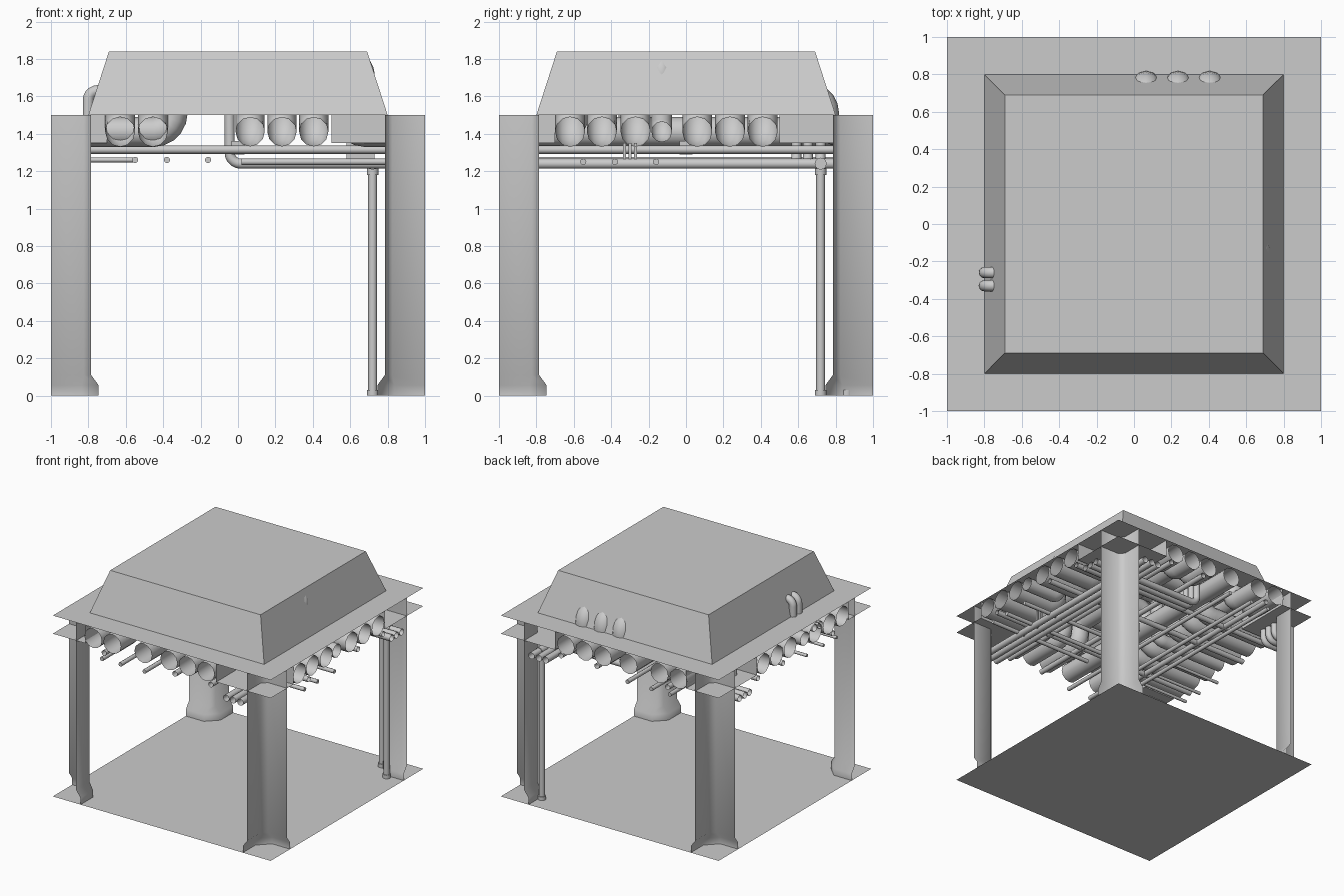
import bpy, bmesh, math
from mathutils import Vector

if "Cube" in bpy.data.objects:
    bpy.data.objects.remove(bpy.data.objects["Cube"])


def make_object(name, mesh, smooth=True):
    ob = bpy.data.objects.new(name, mesh)
    bpy.context.collection.objects.link(ob)
    if smooth:
        bpy.context.view_layer.objects.active = ob
        bpy.ops.object.select_all(action='DESELECT')
        ob.select_set(True)
        bpy.ops.object.shade_smooth_by_angle(angle=math.radians(50))
    return ob


def from_faces(name, faces, smooth=False):
    bm = bmesh.new()
    for f in faces:
        bm.faces.new([bm.verts.new(p) for p in f])
    bmesh.ops.remove_doubles(bm, verts=bm.verts, dist=1e-4)
    me = bpy.data.meshes.new(name)
    bm.to_mesh(me)
    bm.free()
    return make_object(name, me, smooth)


def rounded_path(pts, bend, steps=5):
    """Replace the inner corners of a path by right-angle arcs."""
    pts = [Vector(p) for p in pts]
    out = [pts[0]]
    for a, p, b in zip(pts, pts[1:], pts[2:]):
        u, v = (a - p).normalized(), (b - p).normalized()
        centre = p + (u + v) * bend
        for i in range(steps + 1):
            t = i / steps * math.pi / 2
            out.append(centre - v * bend * math.cos(t) - u * bend * math.sin(t))
    return out + [pts[-1]]


def pipe(name, pts, r, bend=0.1, res=4, caps=False):
    """Open tube swept along a path with rounded bends."""
    path = rounded_path(pts, bend)
    cu = bpy.data.curves.new(name, 'CURVE')
    cu.dimensions = '3D'
    cu.bevel_depth, cu.bevel_resolution, cu.use_fill_caps = r, res, caps
    sp = cu.splines.new('POLY')
    sp.points.add(len(path) - 1)
    for q, p in zip(sp.points, path):
        q.co = (*p, 1)
    tmp = bpy.data.objects.new(name + "_path", cu)
    bpy.context.collection.objects.link(tmp)
    me = bpy.data.meshes.new_from_object(tmp.evaluated_get(bpy.context.evaluated_depsgraph_get()))
    bpy.data.objects.remove(tmp)
    return make_object(name, me)


def square(h, z):
    return [(-h, -h, z), (h, -h, z), (h, h, z), (-h, h, z)]


def bands(lo, hi):
    return [[lo[i], lo[(i + 1) % 4], hi[(i + 1) % 4], hi[i]] for i in range(4)]


def box(name, x0, x1, y0, y1, z0, z1):
    lo = [(x0, y0, z0), (x1, y0, z0), (x1, y1, z0), (x0, y1, z0)]
    hi = [(x, y, z1) for x, y, _ in lo]
    from_faces(name, [lo[::-1], hi] + bands(lo, hi))


# Floor, ceiling rim and raised ceiling well
from_faces("floor", [square(1, 0)])
from_faces("ceiling_rim", bands(square(1, 1.5), square(0.8, 1.5)))
from_faces("ceiling_well", bands(square(0.8, 1.5), square(0.69, 1.84)) + [square(0.69, 1.84)])

# Corner pillars with flared feet, and the dropped soffits above them
for sx in (-1, 1):
    for sy in (-1, 1):
        rows = []
        for z, d, c in ((0, 0.745, 0.09), (0.055, 0.745, 0.09), (0.11, 0.785, 0.04), (1.5, 0.785, 0.04)):
            rows.append([(sx * x, sy * y, z) for x, y in ((1, d), (d + c, d), (d, d + c), (d, 1))])
        faces = []
        for lo, hi in zip(rows, rows[1:]):
            for i in range(3):
                f = [lo[i], lo[i + 1], hi[i + 1], hi[i]]
                faces.append(f if sx * sy < 0 else f[::-1])
        from_faces("pillar", faces, True)
        a, b = (0.5 if sx > 0 else -0.7), (0.5 if sy > 0 else -0.7)
        z0, z1 = 1.35, 1.5
        from_faces("soffit", [
            [(a, b, z0), (sx, b, z0), (sx, sy, z0), (a, sy, z0)],
            [(a, b, z0), (a, sy, z0), (a, sy, z1), (a, b, z1)],
            [(a, b, z0), (sx, b, z0), (sx, b, z1), (a, b, z1)]])

LOW = 1.41
# Large ducts running front to back, looping up into the well
for x in (0.065, 0.235, 0.405):
    pipe("duct_lengthwise", [(x, -1, LOW), (x, -0.6, LOW), (x, -0.6, 1.6), (x, 0.74, 1.6),
                             (x, 0.74, LOW), (x, 1, LOW)], 0.078, 0.09)
for x in (-0.63, -0.455):
    pipe("duct_lengthwise", [(x, -1, LOW), (x, -0.7, LOW), (x, -0.7, 1.59), (x, 0.68, 1.59),
                             (x, 0.68, LOW), (x, 1, LOW)], 0.08, 0.085)
pipe("duct_straight", [(-0.17, -1, LOW), (-0.17, 1, LOW)], 0.08)

# Large ducts running side to side on the upper layer
for y in (-0.62, -0.45, -0.27, 0.06, 0.235, 0.41):
    pipe("duct_crosswise", [(1, y, LOW), (0.58, y, LOW), (0.58, y, 1.73), (-0.35, y, 1.73),
                            (-0.35, y, LOW), (-1, y, LOW)], 0.08, 0.1)
pipe("duct_small", [(1, -0.13, 1.41), (0.675, -0.13, 1.41), (0.675, -0.13, 1.78), (-0.35, -0.13, 1.78),
                    (-0.35, -0.13, 1.41), (-1, -0.13, 1.41)], 0.055, 0.06)

# Pair of small pipes breaking through the left slope
for y in (-0.26, -0.33):
    pipe("side_pipe", [(-1, y, 1.45), (-0.8, y, 1.45), (-0.8, y, 1.63), (-0.3, y, 1.63)], 0.03, 0.05)

# Triple water pipes along both directions
for p in (0.59, 0.652, 0.72):
    pipe("water_pipe_lengthwise", [(p, -1, 1.24), (p, 1, 1.24)], 0.027)
    pipe("water_pipe_crosswise", [(1, p, 1.24), (-0.045, p, 1.24), (-0.045, p, 1.5)], 0.027, 0.06)
    pipe("water_pipe_left", [(-1, p, 1.24), (-0.85, p, 1.24), (-0.85, p, 1.5)], 0.027, 0.05)

# Down pipes in the corner, with end collars
for x, y in ((0.72, 0.86), (0.86, 0.72)):
    pipe("down_pipe", [(x, y, 0), (x, y, 1.24)], 0.024)
    for z0, z1 in ((0, 0.03), (1.18, 1.215)):
        pipe("pipe_collar", [(x, y, z0), (x, y, z1)], 0.031, caps=True)
    hor = (0.04, 0, 0) if x > y else (0, 0.04, 0)
    c = Vector((x, y, 1.24))
    pipe("pipe_collar", [c - Vector(hor), c + Vector(hor)], 0.032, caps=True)

# Conduits below the ducts
for p in (-0.5, 0.15, 0.48):
    pipe("conduit_crosswise", [(-1, p, 1.315), (1, p, 1.315)], 0.022)
    pipe("conduit_lengthwise", [(p - 0.03, -1, 1.315), (p - 0.03, 1, 1.315)], 0.022)

# Thin rods
for p in (-0.55, -0.38, -0.16):
    pipe("rod_lengthwise", [(p, -1, 1.26), (p, 1, 1.26)], 0.017, res=2, caps=True)
    pipe("rod_left", [(-1, p, 1.26), (-0.55, p, 1.26)], 0.013, res=2, caps=True)
    pipe("rod_right", [(1, p, 1.25), (0.02, p, 1.25)], 0.017, res=2, caps=True)

# Central junction box with lamp disc, and hangers
box("junction_box", -0.035, 0.035, -0.035, 0.035, 1.29, 1.36)
for y in (-0.33, -0.3, -0.27):
    box("pipe_hanger", 0.58, 0.73, y - 0.008, y + 0.008, 1.265, 1.35)
